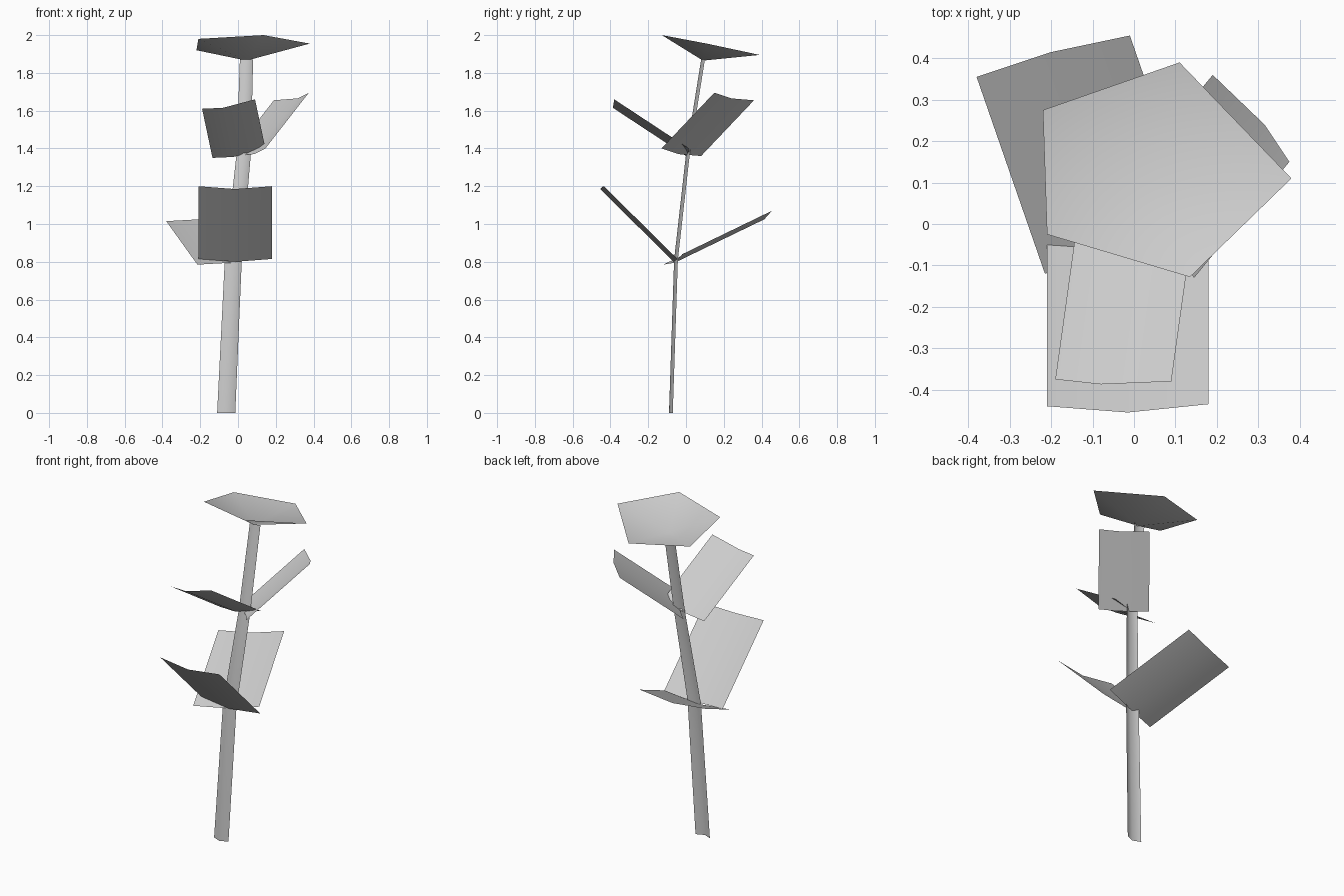
import bpy
from mathutils import Vector

cube = bpy.data.objects.get("Cube")
if cube:
    bpy.data.objects.remove(cube)

GREY = (0.6, 0.6, 0.6, 1.0)
mat = bpy.data.materials.new("pale grey")
mat.use_nodes = True
mat.diffuse_color = GREY
mat.node_tree.nodes["Principled BSDF"].inputs["Base Color"].default_value = GREY


def add_mesh(name, verts, faces):
    """Smooth-shaded open surface."""
    mesh = bpy.data.meshes.new(name)
    mesh.from_pydata(verts, [], faces)
    mesh.materials.append(mat)
    mesh.shade_smooth()
    obj = bpy.data.objects.new(name, mesh)
    bpy.context.collection.objects.link(obj)
    return obj


def add_sheet(name, rows):
    """Skin a sheet across rows with the same number of points."""
    n = len(rows[0])
    verts = [p for row in rows for p in row]
    faces = [(r * n + c, r * n + c + 1, (r + 1) * n + c + 1, (r + 1) * n + c)
             for r in range(len(rows) - 1) for c in range(n - 1)]
    return add_sheet_done(name, verts, faces)


def add_sheet_done(name, verts, faces):
    return add_mesh(name, verts, faces)


def add_leaf(name, tip, reach):
    """Creased leaf: its three tip points swept back to the stem by reach."""
    tip = [Vector(p) for p in tip]
    add_sheet(name, [[p - Vector(reach) for p in tip], tip])


# Stem: a folded ribbon with its ridge to the front, given as centre and half width
stem_path = [((-0.0625, -0.08, 0), 0.048), ((-0.025, -0.053, 0.81), 0.045),
             ((0.03, 0.01, 1.37), 0.038), ((0.045, 0.09, 1.87), 0.035)]
add_sheet("stem", [[(x - w, y + 0.01, z), (x, y - 0.01, z), (x + w, y + 0.01, z)]
                   for (x, y, z), w in stem_path])

# Leaves
add_leaf("lower_front_leaf",
         [(-0.21, -0.44, 1.2), (-0.015, -0.455, 1.185), (0.18, -0.435, 1.2)],
         (0, -0.39, 0.385))
add_leaf("lower_back_leaf",
         [(-0.38, 0.355, 1.015), (-0.2, 0.415, 1.025), (-0.01, 0.455, 1.07)],
         (-0.165, 0.475, 0.23))
add_leaf("upper_front_leaf",
         [(-0.19, -0.375, 1.61), (-0.08, -0.387, 1.615), (0.09, -0.38, 1.66)],
         (-0.055, -0.395, 0.26))
add_leaf("upper_side_leaf",
         [(0.375, 0.15, 1.695), (0.315, 0.24, 1.665), (0.19, 0.36, 1.655)],
         (0.23, 0.28, 0.295))

# Flower head: a shallow open five-sided cup
rim = [(-0.22, 0.275, 1.92), (-0.21, -0.025, 1.98), (0.135, -0.128, 2.0),
       (0.38, 0.11, 1.955), (0.11, 0.39, 1.895)]
add_mesh("flower_head", rim + [(0.045, 0.09, 1.865)],
         [(i, (i + 1) % 5, 5) for i in range(5)])
